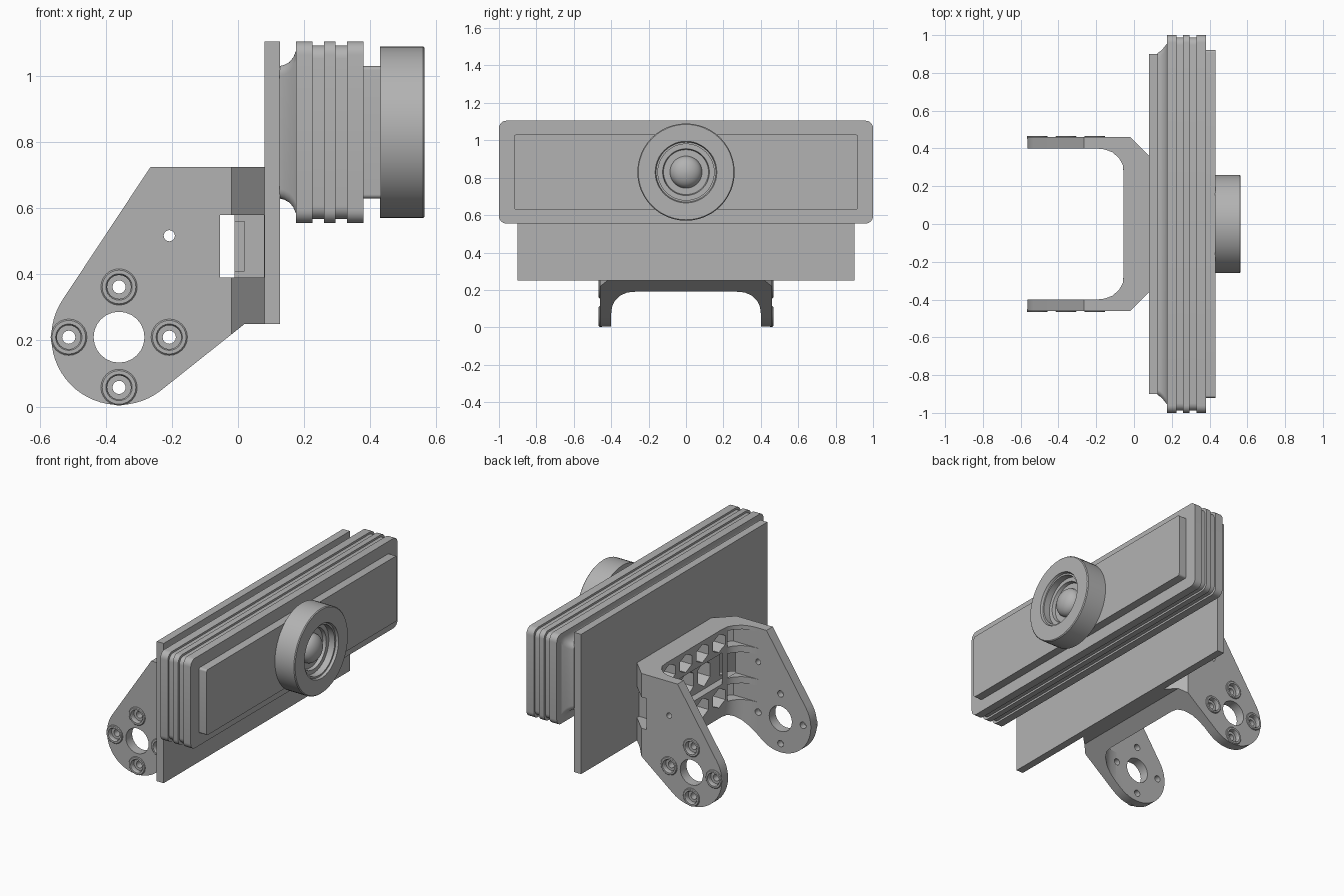
import bpy, bmesh, math
from mathutils import Vector

if "Cube" in bpy.data.objects:
    bpy.data.objects.remove(bpy.data.objects["Cube"], do_unlink=True)

grey = bpy.data.materials.new("plain_grey")
grey.use_nodes = True
grey.diffuse_color = (0.45, 0.45, 0.45, 1)
grey.node_tree.nodes["Principled BSDF"].inputs["Base Color"].default_value = (0.45, 0.45, 0.45, 1)


def finish(name, bm):
    bmesh.ops.recalc_face_normals(bm, faces=bm.faces)
    mesh = bpy.data.meshes.new(name)
    bm.to_mesh(mesh)
    bm.free()
    mesh.materials.append(grey)
    obj = bpy.data.objects.new(name, mesh)
    bpy.context.collection.objects.link(obj)
    return obj


def loft(name, rings):
    """Skin a list of equal-length closed rings and cap both ends."""
    bm = bmesh.new()
    loops = [[bm.verts.new(p) for p in ring] for ring in rings]
    n = len(loops[0])
    for a, b in zip(loops, loops[1:]):
        for i in range(n):
            j = (i + 1) % n
            bm.faces.new((a[i], a[j], b[j], b[i]))
    bm.faces.new(loops[0])
    bm.faces.new(loops[-1])
    return finish(name, bm)


def prism(name, pts, axis, lo, hi):
    """Extrude a 2D outline along the x, y or z axis."""
    def place(p, d):
        return {"x": (d, *p), "y": (p[0], d, p[1]), "z": (*p, d)}[axis]
    return loft(name, [[place(p, d) for p in pts] for d in (lo, hi)])


def circle(cx, cz, r, n=24, start=0.0, sweep=math.tau):
    return [(cx + r * math.cos(start + sweep * i / n),
             cz + r * math.sin(start + sweep * i / n)) for i in range(n)]


def rect(a0, a1, b0, b1):
    return [(a0, b0), (a1, b0), (a1, b1), (a0, b1)]


def rounded(hy, hz, r, cz=0.83, n=6):
    pts = []
    for k, (sy, sz) in enumerate(((1, 1), (-1, 1), (-1, -1), (1, -1))):
        for i in range(n + 1):
            a = math.pi / 2 * (k + i / n)
            pts.append((sy * (hy - r) + r * math.cos(a), cz + sz * (hz - r) + r * math.sin(a)))
    return pts


def smooth(obj, angle=30):
    bpy.ops.object.select_all(action="DESELECT")
    obj.select_set(True)
    bpy.context.view_layer.objects.active = obj
    bpy.ops.object.shade_smooth_by_angle(angle=math.radians(angle))


def combine(obj, tool, operation="DIFFERENCE"):
    mod = obj.modifiers.new("bool", "BOOLEAN")
    mod.operation, mod.solver, mod.object = operation, "EXACT", tool
    bpy.context.view_layer.update()
    done = obj.evaluated_get(bpy.context.evaluated_depsgraph_get())
    mesh = bpy.data.meshes.new_from_object(done)
    obj.modifiers.clear()
    obj.data = mesh
    bpy.data.objects.remove(tool, do_unlink=True)


# Flat mounting plate
prism("mounting_plate", rect(-0.9, 0.9, 0.25, 1.105), "x", 0.08, 0.127)

# Ribbed housing: flared neck, then alternating full and inset bands
sections = [(0.125, 0.905, 0.2, 0.03), (0.14, 0.915, 0.204, 0.03), (0.155, 0.93, 0.212, 0.03),
            (0.167, 0.945, 0.226, 0.03), (0.175, 0.955, 0.245, 0.03)]
for x0, x1, inset in ((0.175, 0.225, 0), (0.225, 0.26, 0.012), (0.26, 0.295, 0),
                      (0.295, 0.33, 0.012), (0.33, 0.38, 0)):
    sections += [(x, 1 - inset, 0.275 - inset, 0.04) for x in (x0, x1)]
housing = loft("ribbed_housing", [[(x, *p) for p in rounded(hy, hz, r)] for x, hy, hz, r in sections])
smooth(housing)

smooth(prism("front_panel", rounded(0.92, 0.2, 0.012), "x", 0.38, 0.432))

# Lens: one turned profile of (radius, x), with a dome in the middle
profile = [(0.26, 0.43), (0.26, 0.56), (0.255, 0.565), (0.165, 0.565), (0.16, 0.55), (0.15, 0.55),
           (0.15, 0.51), (0.125, 0.51), (0.12, 0.49), (0.086, 0.49)]
profile += [(0.086 * math.cos(a), 0.49 + 0.06 * math.sin(a))
            for a in (math.pi / 2 * i / 8 for i in range(1, 8))] + [(0.004, 0.55)]
smooth(loft("lens", [[(x, *p) for p in circle(0, 0.83, r, 48)] for r, x in profile]))

# Bracket: U-shaped plan trimmed by the side outline
half = [(-0.6, 0.46), (-0.02, 0.46), (0.08, 0.36)]
inner = [(-0.055, 0.27), (-0.06, 0.315), (-0.08, 0.35), (-0.115, 0.38), (-0.155, 0.395),
         (-0.2, 0.4), (-0.6, 0.4)]
plan = half + [(x, -y) for x, y in reversed(half)]
plan += [(x, -y) for x, y in reversed(inner)] + inner
bracket = prism("bracket", plan, "z", -0.1, 0.9)
side = [(-0.265, 0.725), *circle(-0.36, 0.21, 0.205, 28, math.radians(146), math.radians(168)),
        (-0.233, 0.049), (0.02, 0.25), (0.1, 0.25), (0.1, 0.725)]
combine(bracket, prism("trim", side, "y", -0.6, 0.6), "INTERSECT")

# Openings that leave the curved shelves and the slot through the corners
combine(bracket, prism("cut", rect(-0.055, -0.01, 0.39, 0.58), "y", -0.6, 0.6))
for s in (1, -1):
    corner = [(-0.21, 0.401 * s), (-0.04, 0.401 * s), (0.035, 0.325 * s), (0.035, 0.315 * s),
              (-0.07, 0.315 * s)]
    for z0, z1 in ((0.27, 0.37), (0.41, 0.56), (0.6, 0.7)):
        combine(bracket, prism("cut", corner, "z", z0, z1))
    lo, hi = sorted((0.34 * s, 0.6 * s))
    combine(bracket, prism("cut", rect(-0.055, 0.079, 0.39, 0.58), "y", lo, hi))

# Honeycomb pockets in the back wall
for z, ys, tall in ((0.65, (-0.24, -0.08, 0.08, 0.24), 0.055), (0.485, (-0.16, 0, 0.16), 0.08),
                    (0.315, (-0.24, -0.08, 0.08, 0.24), 0.06)):
    for y in ys:
        w = 0.058
        pocket = [(y, z + tall), (y - w, z + tall / 2), (y - w, z - tall / 2),
                  (y, z - tall), (y + w, z - tall / 2), (y + w, z + tall / 2)]
        combine(bracket, prism("cut", pocket, "x", -0.2, 0.07))

# Hub holes, pilot hole and counterbored screw seats on both arms
combine(bracket, prism("cut", circle(-0.36, 0.21, 0.077), "y", -0.6, 0.6))
combine(bracket, prism("cut", circle(-0.208, 0.517, 0.017, 16), "y", -0.6, 0.6))
for cx, cz in circle(-0.36, 0.21, 0.152, 4):
    combine(bracket, prism("cut", circle(cx, cz, 0.036), "y", 0.44, 0.6))
    combine(bracket, prism("cut", circle(cx, cz, 0.036), "y", -0.6, -0.44))
    combine(bracket, prism("cut", circle(cx, cz, 0.02, 16), "y", -0.6, 0.6))
    for s in (1, -1):
        steps = ((0.036, 0.45), (0.055, 0.45), (0.055, 0.463), (0.051, 0.467), (0.04, 0.467),
                 (0.036, 0.46), (0.036, 0.45))
        bm = bmesh.new()
        rings = [[bm.verts.new((x, s * y, z)) for x, z in circle(cx, cz, r)] for r, y in steps[:-1]]
        for a, b in zip(rings, rings[1:] + rings[:1]):
            for i in range(len(a)):
                j = (i + 1) % len(a)
                bm.faces.new((a[i], a[j], b[j], b[i]))
        smooth(finish("screw_seat", bm))
smooth(bracket, 25)
